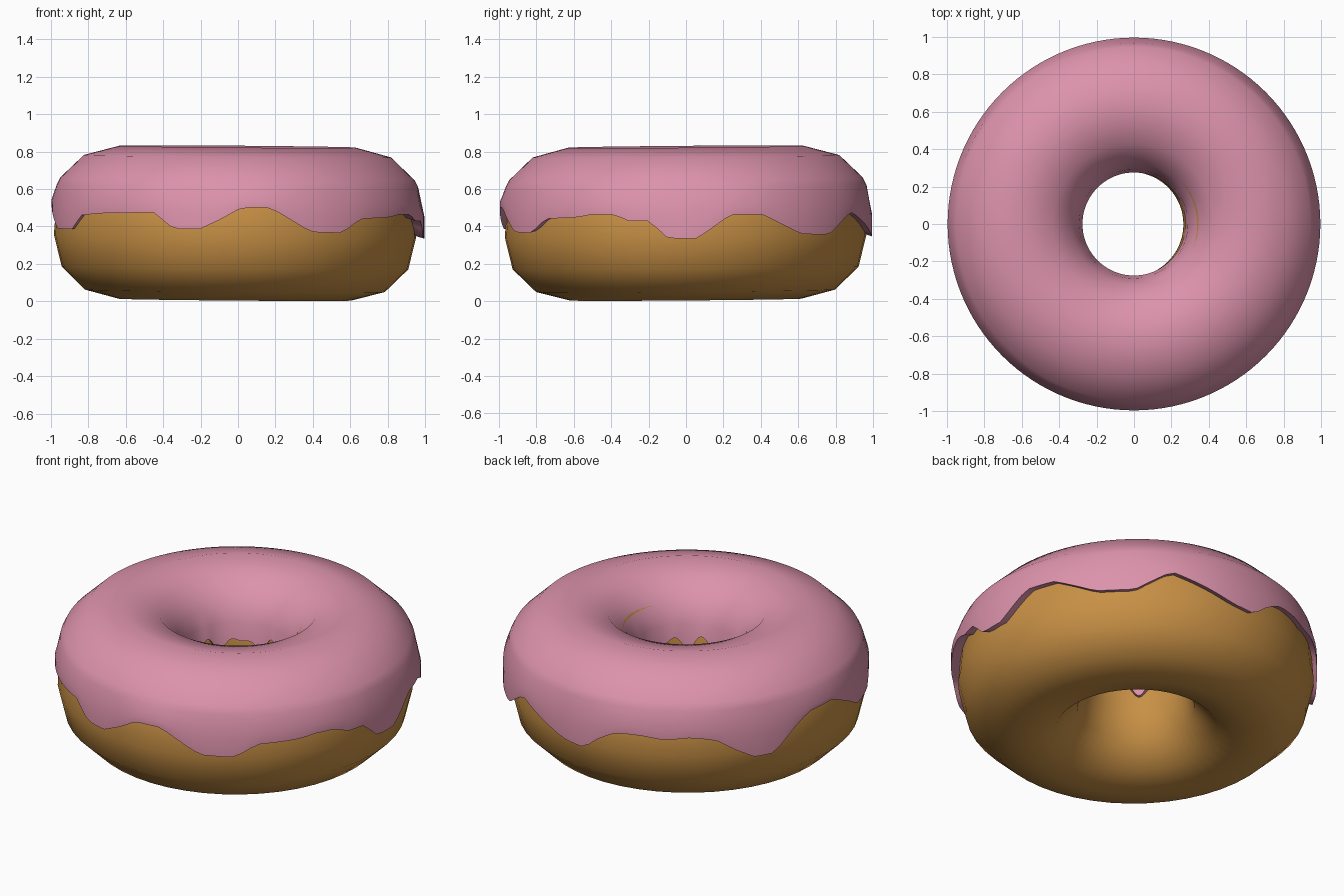
import bpy, bmesh, math

if "Cube" in bpy.data.objects:
    bpy.data.objects.remove(bpy.data.objects["Cube"])

def material(name, rgb):
    m = bpy.data.materials.new(name)
    m.diffuse_color = (*rgb, 1)
    m.use_nodes = True
    m.node_tree.nodes["Principled BSDF"].inputs["Base Color"].default_value = m.diffuse_color
    return m

def tilt(x, y, z):
    # the whole ring leans very slightly
    return (x, y, z - 0.008 * x + 0.008 * y)

def ring_mesh(name, sections, closed, mat):
    """Skin a list of cross-sections placed around the z axis."""
    bm = bmesh.new()
    rows = [[bm.verts.new(p) for p in s] for s in sections]
    n, k = len(rows), len(rows[0])
    for i in range(n):
        a, b = rows[i], rows[(i + 1) % n]
        for j in range(k if closed else k - 1):
            j2 = (j + 1) % k
            bm.faces.new((a[j], b[j], b[j2], a[j2]))
    me = bpy.data.meshes.new(name)
    bm.to_mesh(me)
    bm.free()
    me.materials.append(mat)
    ob = bpy.data.objects.new(name, me)
    bpy.context.collection.objects.link(ob)
    bpy.context.view_layer.objects.active = ob
    ob.select_set(True)
    bpy.ops.object.shade_smooth_by_angle(angle=math.radians(50))
    ob.select_set(False)
    return ob

# dough ring: twelve-sided cross-section, from the bottom outwards and up
dough_profile = [(0.62, 0.009), (0.80, 0.056), (0.925, 0.178), (0.967, 0.35),
                 (0.955, 0.50), (0.91, 0.63), (0.785, 0.75), (0.62, 0.80),
                 (0.46, 0.765), (0.355, 0.68), (0.31, 0.56), (0.28, 0.37),
                 (0.32, 0.19), (0.44, 0.056)]
sections = []
for i in range(48):
    a = math.tau * i / 48
    c, s = math.cos(a), math.sin(a)
    sections.append([tilt(r * c - 0.016, r * s - 0.002, z) for r, z in dough_profile])
ring_mesh("dough", sections, True, material("golden dough", (0.58, 0.28, 0.06)))

# icing: outer hem height by angle in degrees, with drips
hem = [(-5.5, .335), (3.5, .335), (14, .465), (24, .465), (38, .36), (50, .355),
       (62, .48), (73, .42), (83, .36), (91, .345), (97, .43), (103, .48), (111, .48),
       (118, .465), (126, .48), (134, .465), (141, .39), (147, .335), (154, .335),
       (161, .45), (167, .52), (178, .53), (188, .45), (194, .39), (207, .385),
       (213, .46), (222, .47), (243, .475), (250, .385), (258, .385), (265, .44),
       (271, .50), (280, .50), (293, .37), (304, .365), (311, .44), (325, .45),
       (330, .465), (337, .465), (342, .43), (348.5, .43), (354.5, .335)]

def outer_hem(deg):
    if deg > 354.5:
        deg -= 360
    for (a0, z0), (a1, z1) in zip(hem, hem[1:]):
        if a0 <= deg <= a1:
            return z0 + (z1 - z0) * (deg - a0) / (a1 - a0)
    return 0.45

def inner_hem(a):
    return 0.465 + 0.025 * math.sin(9 * a + 1) + 0.018 * math.sin(14 * a)

top = [(0.965, 0.615), (0.945, 0.655), (0.82, 0.775), (0.63, 0.826),
       (0.43, 0.775), (0.325, 0.66), (0.29, 0.57)]
sections = []
for i in range(120):
    a = math.tau * i / 120
    c, s = math.cos(a), math.sin(a)
    ho, hi = outer_hem(i * 3), inner_hem(a)
    at = lambda r, z: (r * c, r * s, z)
    lip = [at(0.93, ho + 0.02), at(0.995, ho), at(0.995, ho * 0.5 + 0.285)]
    mid = [tilt(r * c - 0.003, r * s, z) for r, z in top]
    hole = [at(0.275, hi), at(0.34, hi + 0.01)]
    sections.append(lip + mid + hole)
ring_mesh("icing", sections, False, material("pink icing", (0.72, 0.29, 0.41)))
